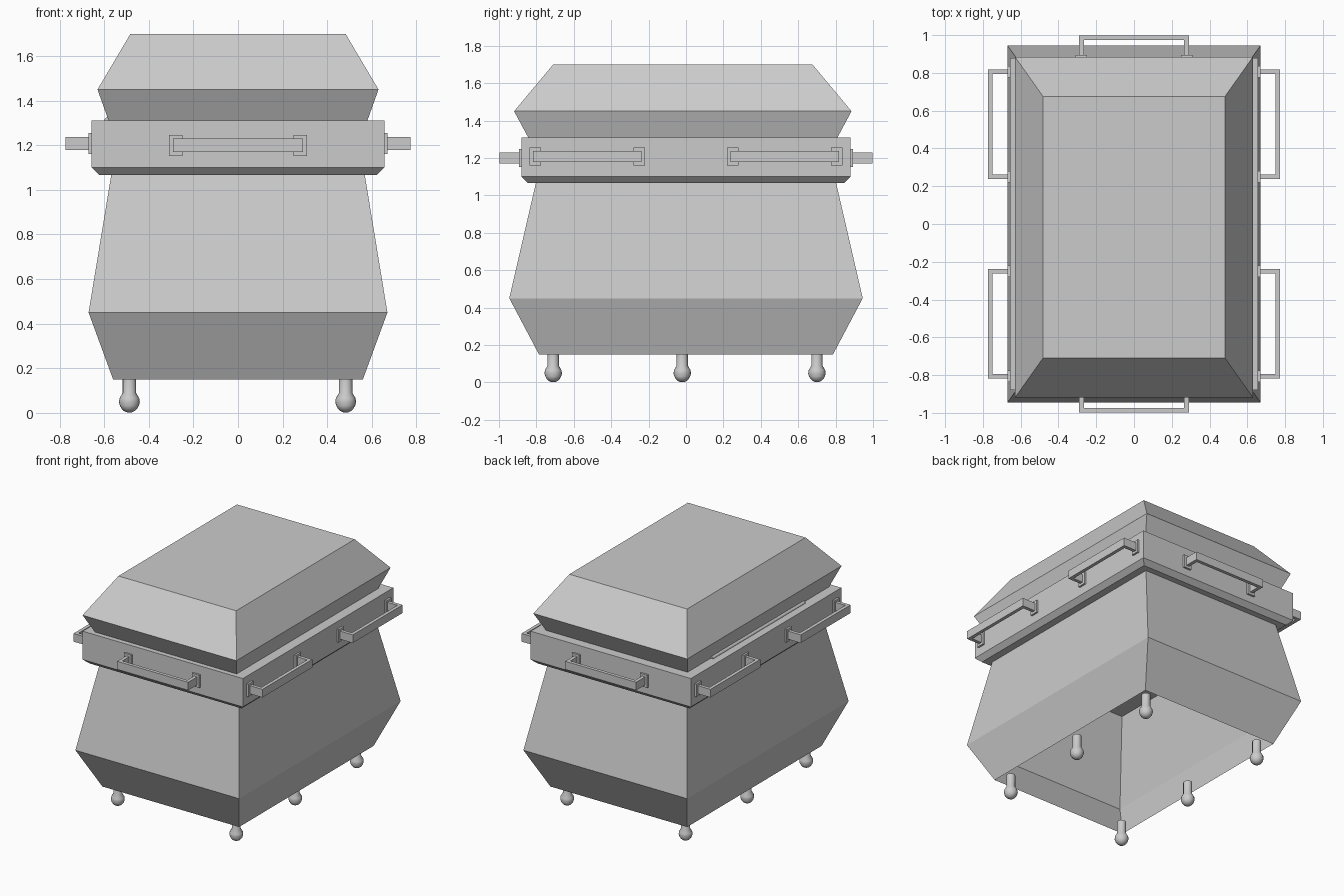
import bpy, bmesh, math
from mathutils import Matrix, Vector

if "Cube" in bpy.data.objects:
    bpy.data.objects.remove(bpy.data.objects["Cube"])


def finish(name, bm):
    me = bpy.data.meshes.new(name)
    bm.to_mesh(me)
    bm.free()
    ob = bpy.data.objects.new(name, me)
    bpy.context.collection.objects.link(ob)
    return ob


def loft(name, levels, cy=0.0, bottom=True, top=True):
    """Stack of rectangles (half x, half y, z) joined by flat walls."""
    bm = bmesh.new()
    rings = [[bm.verts.new((sx * hx, cy + sy * hy, z))
              for sx, sy in ((-1, -1), (1, -1), (1, 1), (-1, 1))]
             for hx, hy, z in levels]
    for a, b in zip(rings, rings[1:]):
        for i in range(4):
            j = (i + 1) % 4
            bm.faces.new((a[i], a[j], b[j], b[i]))
    if bottom:
        bm.faces.new(rings[0][::-1])
    if top:
        bm.faces.new(rings[-1])
    return finish(name, bm)


def box(bm, lo, hi):
    lo, hi = Vector(lo), Vector(hi)
    mat = Matrix.Translation((lo + hi) / 2) @ Matrix.Diagonal((*(hi - lo), 1))
    bmesh.ops.create_cube(bm, size=1, matrix=mat)


# Bin body (open underneath), rim and lid
loft("bin_body", [(0.56, 0.786, 0.15), (0.67, 0.945, 0.45), (0.563, 0.795, 1.1)], bottom=False)
loft("rim", [(0.622, 0.846, 1.067), (0.656, 0.88, 1.1), (0.656, 0.88, 1.31)])
loft("lid", [(0.58, 0.827, 1.31), (0.63, 0.902, 1.45), (0.482, 0.693, 1.70)], cy=-0.017)

# Hinge rod along the left side
bm = bmesh.new()
bmesh.ops.create_cone(bm, cap_ends=True, segments=12, radius1=0.015, radius2=0.015, depth=1.08,
                      matrix=Matrix.Translation((-0.585, 0, 1.31)) @ Matrix.Rotation(math.pi / 2, 4, 'X'))
finish("hinge_rod", bm)


# Handle: flat U-shaped strap with two mounting plates, projecting along local -y
def handle(name, loc, angle):
    bm = bmesh.new()
    L, out, t, h = 0.291, 0.118, 0.025, 0.03
    profile = [(-L, 0.01), (-L, -out), (L, -out), (L, 0.01),
               (L - t, 0.01), (L - t, t - out), (t - L, t - out), (t - L, 0.01)]
    lo = [bm.verts.new((x, y, -h)) for x, y in profile]
    hi = [bm.verts.new((x, y, h)) for x, y in profile]
    bm.faces.new(lo[::-1])
    bm.faces.new(hi)
    for i in range(8):
        j = (i + 1) % 8
        bm.faces.new((lo[i], lo[j], hi[j], hi[i]))
    for s in (-1, 1):
        c = s * (L - t / 2)
        box(bm, (c - 0.03, -0.014, -0.047), (c + 0.03, 0.005, 0.047))
    bmesh.ops.recalc_face_normals(bm, faces=bm.faces)
    ob = finish(name, bm)
    ob.location = loc
    ob.rotation_euler.z = angle


handle("front_handle", (0, -0.88, 1.2), 0)
handle("back_handle", (0, 0.88, 1.2), math.pi)
for i, y in enumerate((-0.528, 0.528)):
    handle(f"right_handle_{i}", (0.656, y, 1.208), math.pi / 2)
    handle(f"left_handle_{i}", (-0.656, y, 1.208), -math.pi / 2)


# Ball caster: stem, hood and ball
def caster(name, loc):
    bm = bmesh.new()
    bmesh.ops.create_uvsphere(bm, u_segments=16, v_segments=10, radius=0.043,
                              matrix=Matrix.Translation((0, 0, 0.044)))
    profile = [(0.041, 0.028), (0.047, 0.048), (0.044, 0.066), (0.03, 0.09), (0.03, 0.18), (0, 0.18)]
    verts = [bm.verts.new((r, 0, z)) for r, z in profile]
    edges = [bm.edges.new(p) for p in zip(verts, verts[1:])]
    bmesh.ops.spin(bm, geom=verts + edges, cent=(0, 0, 0), axis=(0, 0, 1),
                   angle=2 * math.pi, steps=16, use_duplicate=False)
    bmesh.ops.remove_doubles(bm, verts=bm.verts, dist=0.0001)
    bmesh.ops.recalc_face_normals(bm, faces=bm.faces)
    ob = finish(name, bm)
    ob.location = loc
    bpy.ops.object.select_all(action='DESELECT')
    ob.select_set(True)
    bpy.context.view_layer.objects.active = ob
    bpy.ops.object.shade_smooth_by_angle(angle=math.radians(35))


for i, y in enumerate((-0.71, -0.02, 0.70)):
    for side, x in (("left", -0.487), ("right", 0.483)):
        caster(f"{side}_caster_{i}", (x, y, 0))
